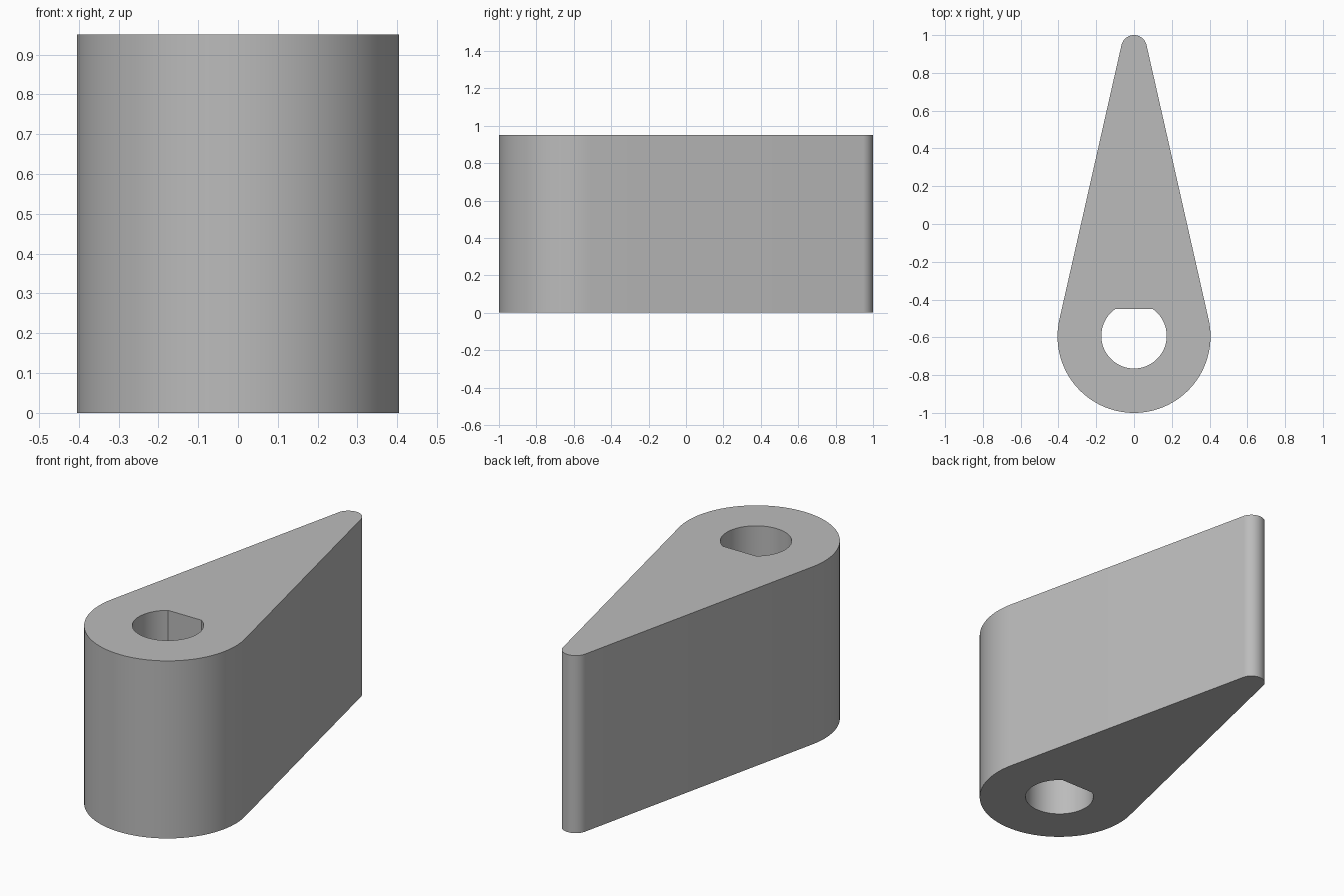
import bpy, bmesh
from math import sin, cos, asin, pi, radians

cube = bpy.data.objects.get("Cube")
if cube:
    bpy.data.objects.remove(cube, do_unlink=True)

HEIGHT = 0.95
HUB_Y, HUB_R = -0.595, 0.405
TIP_R = 0.068
TIP_Y = 1 - TIP_R
BORE_Y, BORE_R, FLAT_Y = -0.592, 0.173, -0.45


def arc(cy, r, start, end, steps):
    """Points along an arc centred on the y axis."""
    angles = [start + (end - start) * i / steps for i in range(steps + 1)]
    return [(r * cos(a), cy + r * sin(a)) for a in angles]


# Teardrop outline: two arcs joined by their common tangents
lean = asin((HUB_R - TIP_R) / (TIP_Y - HUB_Y))
outline = (arc(TIP_Y, TIP_R, lean, pi - lean, 24)
           + arc(HUB_Y, HUB_R, pi - lean, 2 * pi + lean, 64))

# D-shaped bore: the chord between the arc ends is the flat
chord = asin((FLAT_Y - BORE_Y) / BORE_R)
bore = arc(BORE_Y, BORE_R, pi - chord, 2 * pi + chord, 48)

# Walls, then caps filled between outline and bore
bm = bmesh.new()
rims = {0: [], HEIGHT: []}
for points in (outline, bore):
    low, high = ([bm.verts.new((x, y, z)) for x, y in points] for z in rims)
    for i in range(len(points)):
        j = (i + 1) % len(points)
        wall = bm.faces.new((low[i], low[j], high[j], high[i]))
        rims[0].append(wall.edges[0])
        rims[HEIGHT].append(wall.edges[2])
for edges in rims.values():
    bmesh.ops.triangle_fill(bm, edges=edges, use_beauty=True)
bmesh.ops.recalc_face_normals(bm, faces=bm.faces)

mesh = bpy.data.meshes.new("lever_body")
bm.to_mesh(mesh)
bm.free()
body = bpy.data.objects.new("lever_body", mesh)
bpy.context.collection.objects.link(body)

# Plain grey material
grey = bpy.data.materials.new("plain grey")
grey.use_nodes = True
colour = (0.5, 0.5, 0.5, 1)
grey.diffuse_color = colour
grey.node_tree.nodes["Principled BSDF"].inputs["Base Color"].default_value = colour
mesh.materials.append(grey)

# Smooth curved walls with sharp rims
bpy.ops.object.select_all(action="DESELECT")
body.select_set(True)
bpy.context.view_layer.objects.active = body
bpy.ops.object.shade_smooth_by_angle(angle=radians(25))
